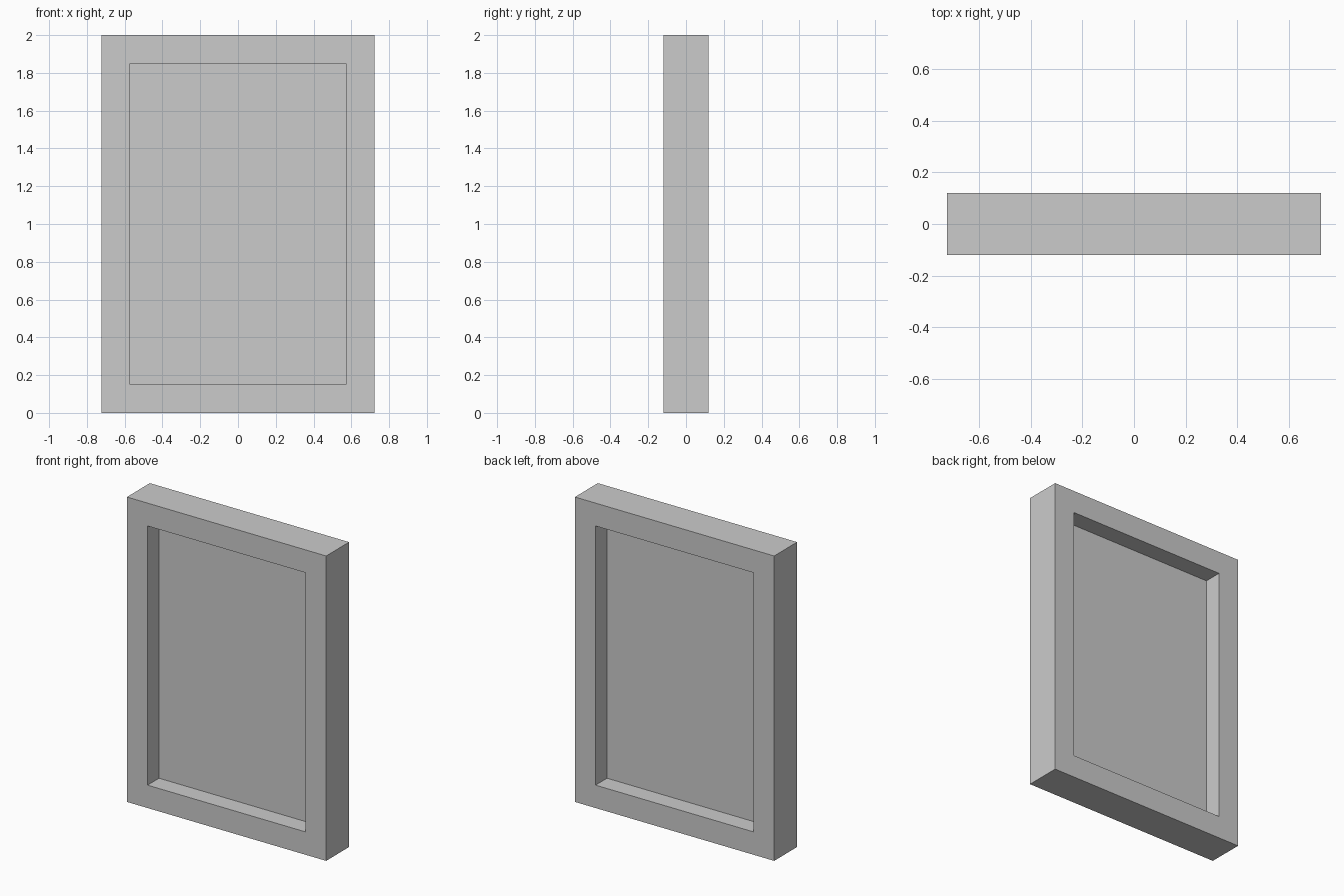
import bpy, bmesh

if "Cube" in bpy.data.objects:
    bpy.data.objects.remove(bpy.data.objects["Cube"])

W, H, D, B = 0.723, 2.0, 0.119, 0.15  # half width, height, half depth, border


def make_object(name, bm):
    mesh = bpy.data.meshes.new(name)
    bm.to_mesh(mesh)
    bm.free()
    obj = bpy.data.objects.new(name, mesh)
    bpy.context.collection.objects.link(obj)
    return obj


def rect(bm, inset, y):
    x, z0, z1 = W - inset, inset, H - inset
    return [bm.verts.new((px, y, pz))
            for px, pz in ((-x, z0), (x, z0), (x, z1), (-x, z1))]


# Rectangular frame: four mitred loops joined into a closed ring
bm = bmesh.new()
loops = [rect(bm, 0, -D), rect(bm, 0, D), rect(bm, B, D), rect(bm, B, -D)]
for k in range(4):
    a, b = loops[k], loops[(k + 1) % 4]
    for i in range(4):
        j = (i + 1) % 4
        bm.faces.new((a[i], a[j], b[j], b[i]))
bmesh.ops.recalc_face_normals(bm, faces=bm.faces)
make_object("window_frame", bm)

# Single thin pane set midway through the frame depth
bm = bmesh.new()
bm.faces.new(rect(bm, B, 0))
make_object("window_pane", bm)
